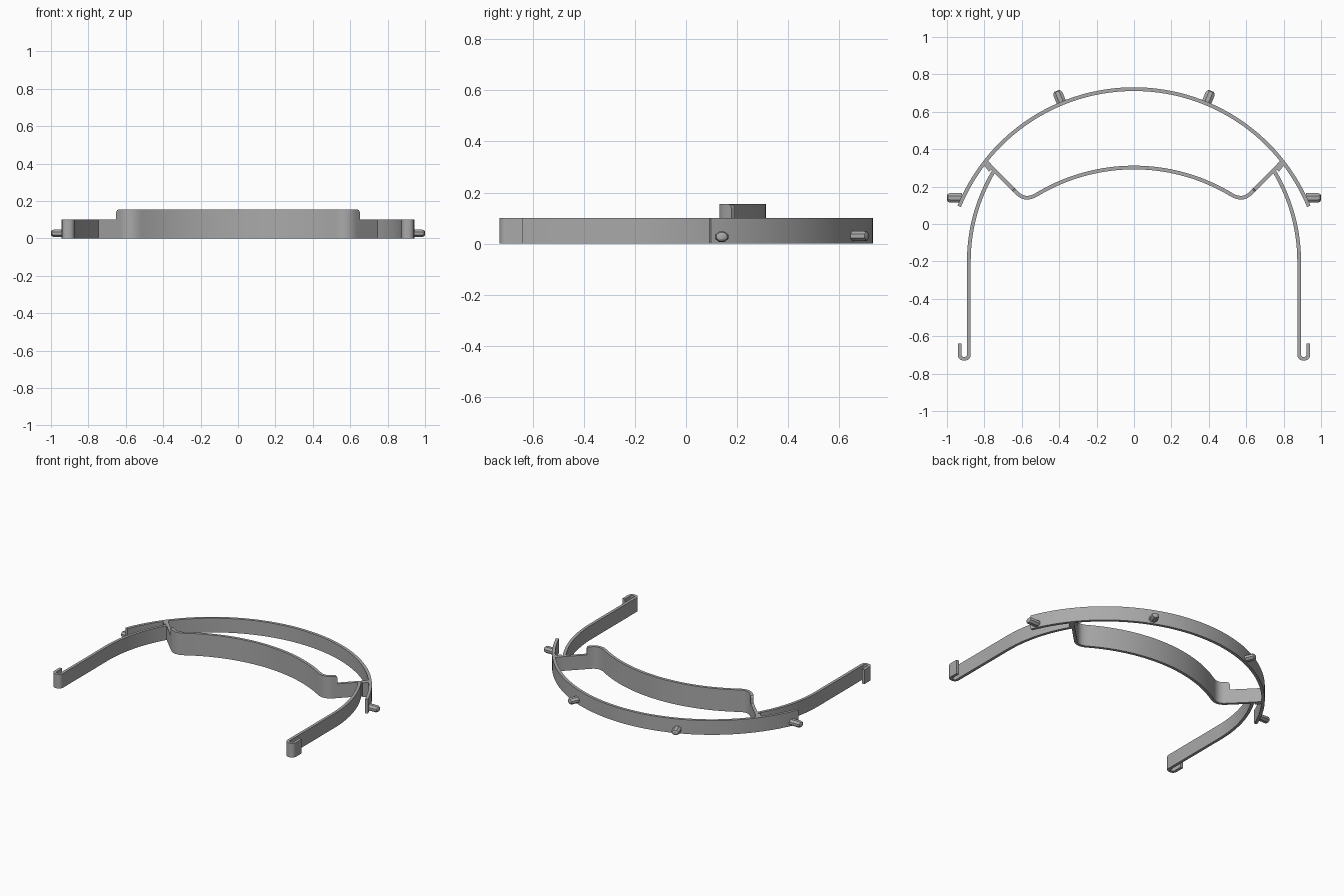
import bpy, bmesh
from math import sin, cos, radians, pi
from mathutils import Vector

if "Cube" in bpy.data.objects:
    bpy.data.objects.remove(bpy.data.objects["Cube"], do_unlink=True)

THICK, HEIGHT, RAISED = 0.02, 0.10, 0.155

grey = bpy.data.materials.new("plain grey")
grey.use_nodes = True
colour = (0.4, 0.4, 0.4, 1)
grey.diffuse_color = colour
grey.node_tree.nodes["Principled BSDF"].inputs["Base Color"].default_value = colour


def finish(bm, name, mirror=False):
    bmesh.ops.recalc_face_normals(bm, faces=bm.faces)
    mesh = bpy.data.meshes.new(name)
    bm.to_mesh(mesh)
    bm.free()
    mesh.materials.append(grey)
    obj = bpy.data.objects.new(name, mesh)
    bpy.context.collection.objects.link(obj)
    if mirror:
        obj.modifiers.new("Mirror", 'MIRROR').use_mirror_merge = False
    bpy.ops.object.select_all(action='DESELECT')
    obj.select_set(True)
    bpy.context.view_layer.objects.active = obj
    bpy.ops.object.shade_smooth_by_angle(angle=radians(30))
    return obj


def arc(cx, cy, r, start, end, n):
    angles = [radians(start + (end - start) * i / n) for i in range(n + 1)]
    return [Vector((cx + r * cos(a), cy + r * sin(a))) for a in angles]


def bend(a, b, c, n=8):
    """Rounded corner from a to c around control point b."""
    a, b, c = Vector(a), Vector(b), Vector(c)
    return [a * (1 - t) ** 2 + b * 2 * t * (1 - t) + c * t * t
            for t in (i / n for i in range(n + 1))]


def ribbon(name, path, top=lambda p: HEIGHT, thick=THICK, mirror=False):
    """Upright strip of constant thickness following a plan path."""
    bm = bmesh.new()
    rings = []
    for i, p in enumerate(path):
        before = (p - path[i - 1]).normalized() if i else None
        after = (path[i + 1] - p).normalized() if i < len(path) - 1 else None
        t = ((before or after) + (after or before)).normalized()
        side = Vector((-t.y, t.x)) * thick / 2
        a, b, z = p + side, p - side, top(p)
        rings.append([bm.verts.new((q.x, q.y, h))
                      for q, h in ((a, 0), (b, 0), (b, z), (a, z))])
    for r, s in zip(rings, rings[1:]):
        for k in range(4):
            bm.faces.new((r[k], r[k - 1], s[k - 1], s[k]))
    bm.faces.new(rings[0])
    bm.faces.new(rings[-1])
    return finish(bm, name, mirror)


# Outer band
ribbon("outer_band", arc(0, -0.289, 1.01, 22.3, 157.7, 72))

# Forehead band with raised centre and diagonal arms
half = arc(0, -0.705, 1.007, 90, 58.7, 20)
half += bend(half[-1], (0.581, 0.121), (0.625, 0.165))[1:]
half += [Vector((x, x - 0.46)) for x in (0.632, 0.639, 0.644, 0.6445, 0.792)]
full = [Vector((-p.x, p.y)) for p in reversed(half[1:])] + half


def forehead_top(p):
    x = abs(p.x)
    if x > 0.6442:
        return HEIGHT
    inset = max(0, x - 0.630) / 0.014
    return RAISED - 0.014 * (1 - max(0, 1 - inset ** 2) ** 0.5)


ribbon("forehead_band", full, forehead_top)

# Side straps ending in outward hooks
strap = arc(-0.057, -0.2, 0.94, 31.5, 0, 20)
strap += bend((0.883, -0.695), (0.883, -0.72), (0.905, -0.72))
strap += bend((0.910, -0.72), (0.932, -0.72), (0.932, -0.695))
strap.append(Vector((0.932, -0.638)))
ribbon("side_strap", strap, mirror=True)

# Thickened joints between strap, arm and outer band
ribbon("strap_joint", [Vector((0.762, 0.291)), Vector((0.79, 0.325))],
       thick=0.034, mirror=True)


# Mounting pegs with chamfered tips
def peg(name, base, direction, length, z):
    bm = bmesh.new()
    base, d = Vector(base), Vector(direction).normalized()
    side = Vector((-d.y, d.x))
    rings = []
    for along, scale in ((0, 1), (length - 0.016, 1), (length - 0.005, 0.8), (length, 0.45)):
        ring = []
        for k in range(8):
            a = pi / 8 + k * pi / 4
            q = base + d * along + side * 0.028 * scale * cos(a)
            ring.append(bm.verts.new((q.x, q.y, z + 0.022 * scale * sin(a))))
        rings.append(ring)
    for r, s in zip(rings, rings[1:]):
        for k in range(8):
            bm.faces.new((r[k], r[k - 1], s[k - 1], s[k]))
    bm.faces.new(rings[0])
    bm.faces.new(rings[-1])
    finish(bm, name, mirror=True)


peg("side_peg", (0.92, 0.14), (1, 0), 0.08, 0.027)
peg("back_peg", (0.386, 0.645), (0.38, 0.92), 0.072, 0.03)
